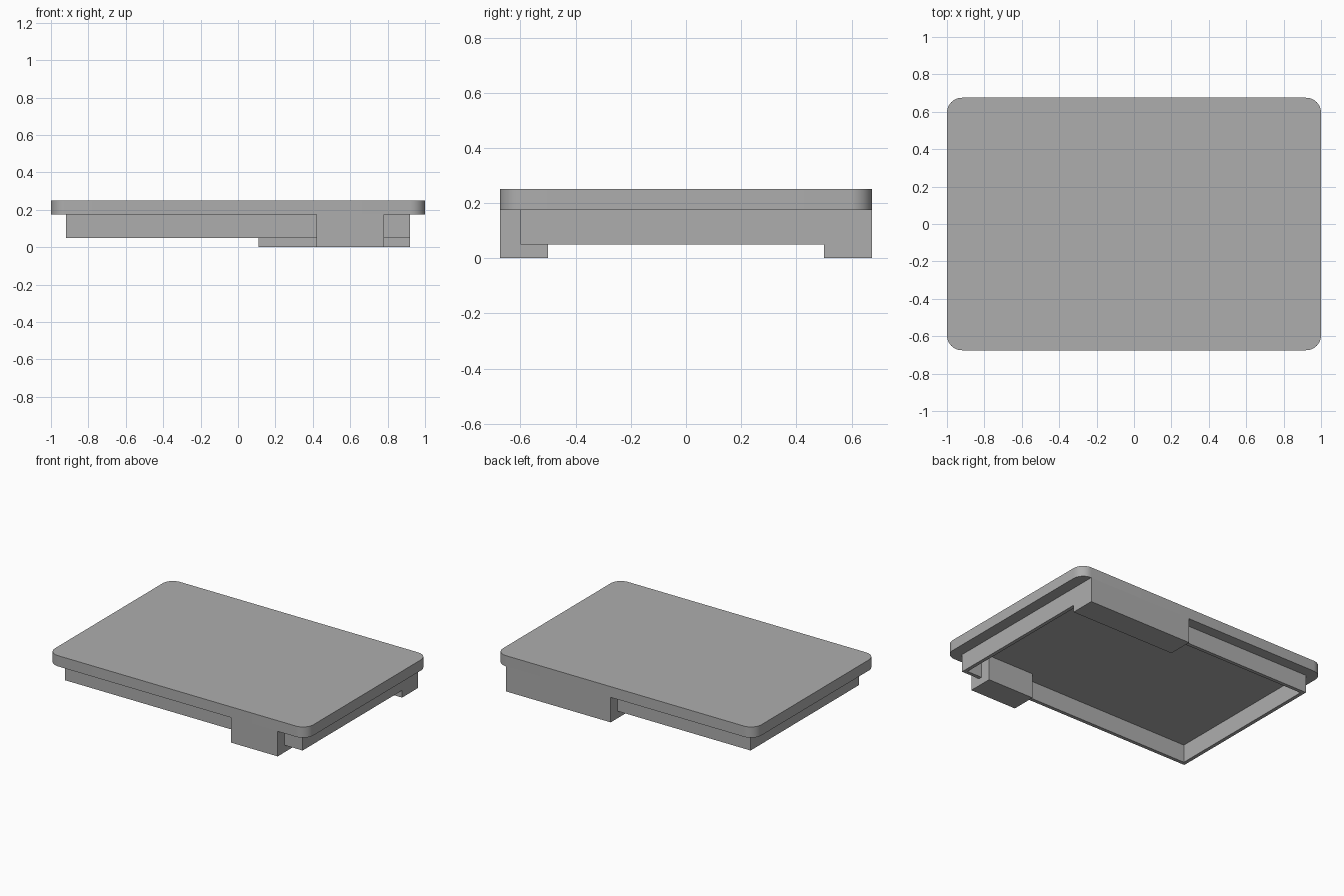
import bpy
import bmesh
import math

default = bpy.data.objects.get("Cube")
if default:
    bpy.data.objects.remove(default, do_unlink=True)

grey = bpy.data.materials.new("plain_grey")
grey.use_nodes = True
colour = (0.42, 0.42, 0.42, 1)
grey.diffuse_color = colour
grey.node_tree.nodes["Principled BSDF"].inputs["Base Color"].default_value = colour

HALF_X, HALF_Y = 1.0, 0.675
TOP, UNDERSIDE, RIM_BOTTOM = 0.25, 0.175, 0.05
RIM_X, RIM_Y, WALL = 0.92, 0.6, 0.025


def rectangle(hx, hy):
    return [(-hx, -hy), (hx, -hy), (hx, hy), (-hx, hy)]


def rounded_rectangle(hx, hy, radius, steps=12):
    points = []
    for quarter, (sx, sy) in enumerate([(1, 1), (-1, 1), (-1, -1), (1, -1)]):
        for i in range(steps + 1):
            a = math.pi / 2 * (quarter + i / steps)
            points.append((sx * (hx - radius) + radius * math.cos(a),
                           sy * (hy - radius) + radius * math.sin(a)))
    return points


def finish(name, bm):
    bmesh.ops.recalc_face_normals(bm, faces=bm.faces)
    mesh = bpy.data.meshes.new(name)
    bm.to_mesh(mesh)
    bm.free()
    mesh.materials.append(grey)
    obj = bpy.data.objects.new(name, mesh)
    bpy.context.collection.objects.link(obj)
    return obj


def prism(name, points, z0, z1):
    bm = bmesh.new()
    face = bm.faces.new([bm.verts.new((x, y, z0)) for x, y in points])
    result = bmesh.ops.extrude_face_region(bm, geom=[face])
    top = [v for v in result["geom"] if isinstance(v, bmesh.types.BMVert)]
    bmesh.ops.translate(bm, verts=top, vec=(0, 0, z1 - z0))
    return finish(name, bm)


def block(name, x0, x1, y0, y1):
    return prism(name, [(x0, y0), (x1, y0), (x1, y1), (x0, y1)], 0, UNDERSIDE)


def hollow_frame(name, hx, hy, wall, z0, z1):
    bm = bmesh.new()
    loops = []
    for inset in (0, wall):
        for z in (z0, z1):
            loops.append([bm.verts.new((x, y, z))
                          for x, y in rectangle(hx - inset, hy - inset)])
    outer_low, outer_high, inner_low, inner_high = loops
    for a, b in ((outer_low, outer_high), (inner_low, inner_high),
                 (outer_low, inner_low), (outer_high, inner_high)):
        for i in range(4):
            j = (i + 1) % 4
            bm.faces.new((a[i], a[j], b[j], b[i]))
    return finish(name, bm)


# Flat top with rounded corners
top_plate = prism("top_plate", rounded_rectangle(HALF_X, HALF_Y, 0.08),
                  UNDERSIDE, TOP)
bpy.ops.object.select_all(action="DESELECT")
top_plate.select_set(True)
bpy.context.view_layer.objects.active = top_plate
bpy.ops.object.shade_smooth_by_angle(angle=math.radians(30))

# Thin wall below the plate, open underneath
hollow_frame("lower_rim", RIM_X, RIM_Y, WALL, RIM_BOTTOM, UNDERSIDE)

# Deep blocks flush with the front and back edges
block("front_block", 0.42, 0.78, -HALF_Y, -0.5)
block("back_block", 0.11, RIM_X, 0.5, HALF_Y)
